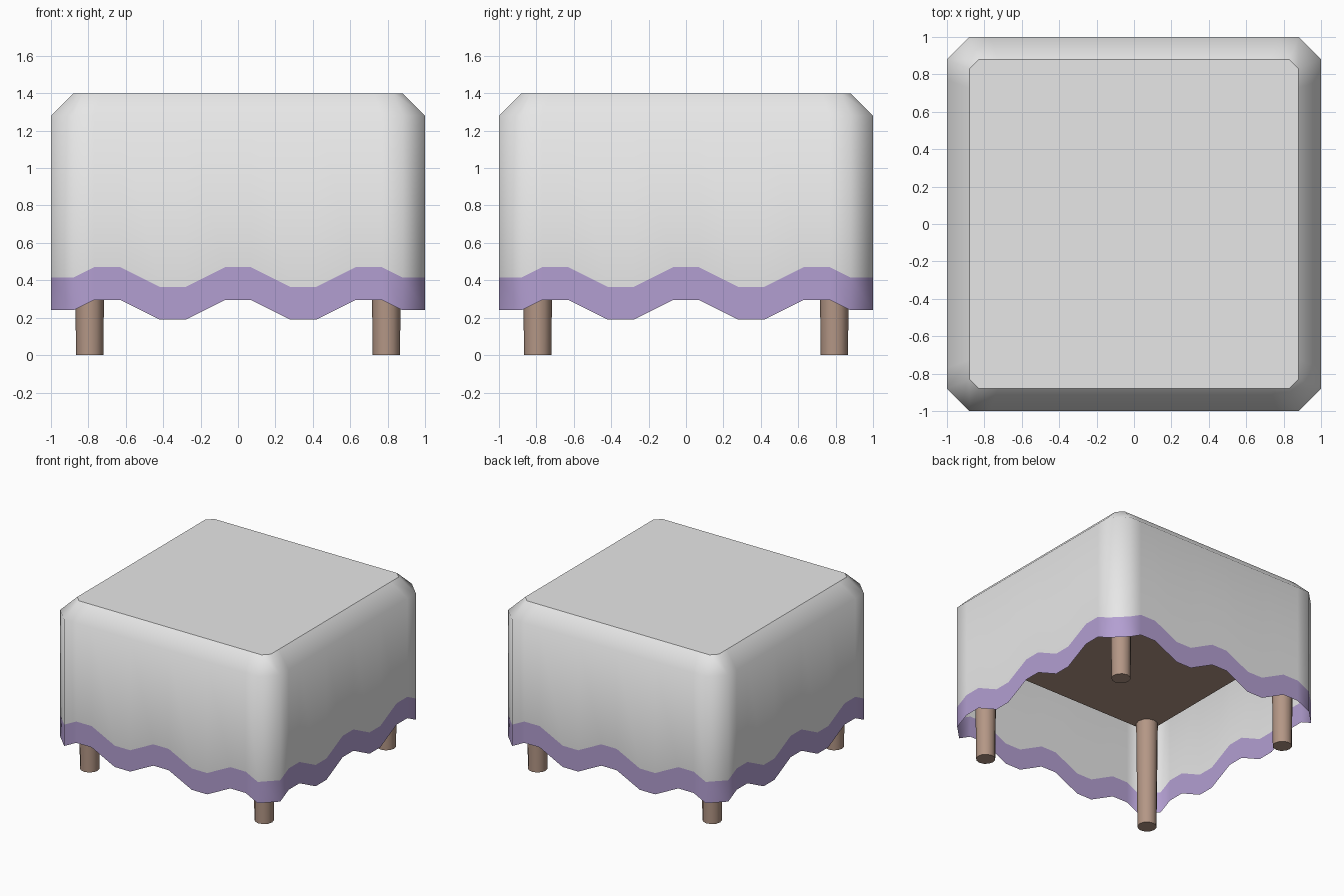
import bpy, bmesh
from math import radians
from mathutils import Matrix, Vector

cube = bpy.data.objects.get("Cube")
if cube:
    bpy.data.objects.remove(cube, do_unlink=True)


def material(name, rgb):
    mat = bpy.data.materials.new(name)
    mat.use_nodes = True
    mat.diffuse_color = (*rgb, 1)
    mat.node_tree.nodes["Principled BSDF"].inputs["Base Color"].default_value = (*rgb, 1)
    return mat


def make_object(name, bm, *mats):
    mesh = bpy.data.meshes.new(name)
    bm.to_mesh(mesh)
    bm.free()
    for mat in mats:
        mesh.materials.append(mat)
    obj = bpy.data.objects.new(name, mesh)
    bpy.context.collection.objects.link(obj)
    return obj


white = material("white cloth", (0.8, 0.8, 0.8))
lavender = material("lavender trim", (0.45, 0.345, 0.64))
wood = material("brown wood", (0.455, 0.308, 0.237))

# Wavy hem of one side: (x, hem height), mirrored across the middle
half = [(-0.88, 0.24), (-0.77, 0.295), (-0.63, 0.295),
        (-0.42, 0.19), (-0.28, 0.19), (-0.07, 0.295)]
wave = half + [(-x, z) for x, z in reversed(half)]
TRIM = 0.175


def ring(bm, point):
    """One loop of vertices round all four sides."""
    return [bm.verts.new(Matrix.Rotation(radians(90 * side), 3, "Z") @ Vector(point(x, z)))
            for side in range(4) for x, z in wave]


# Tablecloth: open sheet with chamfered corners and a coloured hem
bm = bmesh.new()
rings = [ring(bm, lambda x, z: (x * 0.83 / 0.88, -0.88, 1.4)),
         ring(bm, lambda x, z: (x, -1, 1.28)),
         ring(bm, lambda x, z: (x, -1, z + TRIM)),
         ring(bm, lambda x, z: (x, -1, z))]
top = bm.faces.new(rings[0])
for level, (upper, lower) in enumerate(zip(rings, rings[1:])):
    for i in range(len(upper)):
        j = (i + 1) % len(upper)
        face = bm.faces.new((upper[i], lower[i], lower[j], upper[j]))
        face.smooth = True
        face.material_index = 1 if level == 2 else 0
for edge in top.edges:
    edge.smooth = False
make_object("tablecloth", bm, white, lavender)

# Table board under the cloth
bm = bmesh.new()
bmesh.ops.create_cube(bm, size=1)
bmesh.ops.scale(bm, vec=(1.74, 1.74, 0.47), verts=bm.verts)
bmesh.ops.translate(bm, vec=(0, 0, 1.125), verts=bm.verts)
make_object("table_board", bm, wood)

# Four slightly tapered legs
for y, end in ((-1, "front"), (1, "back")):
    for x, side in ((-1, "right"), (1, "left")):
        bm = bmesh.new()
        bmesh.ops.create_cone(bm, cap_ends=True, segments=12, radius1=0.073,
                              radius2=0.083, depth=0.9)
        bmesh.ops.translate(bm, vec=(x * 0.793, y * 0.793, 0.45), verts=bm.verts)
        for face in bm.faces:
            face.smooth = abs(face.normal.z) < 0.5
        for edge in bm.edges:
            edge.smooth = all(f.smooth for f in edge.link_faces)
        make_object(f"{end}_{side}_leg", bm, wood)
